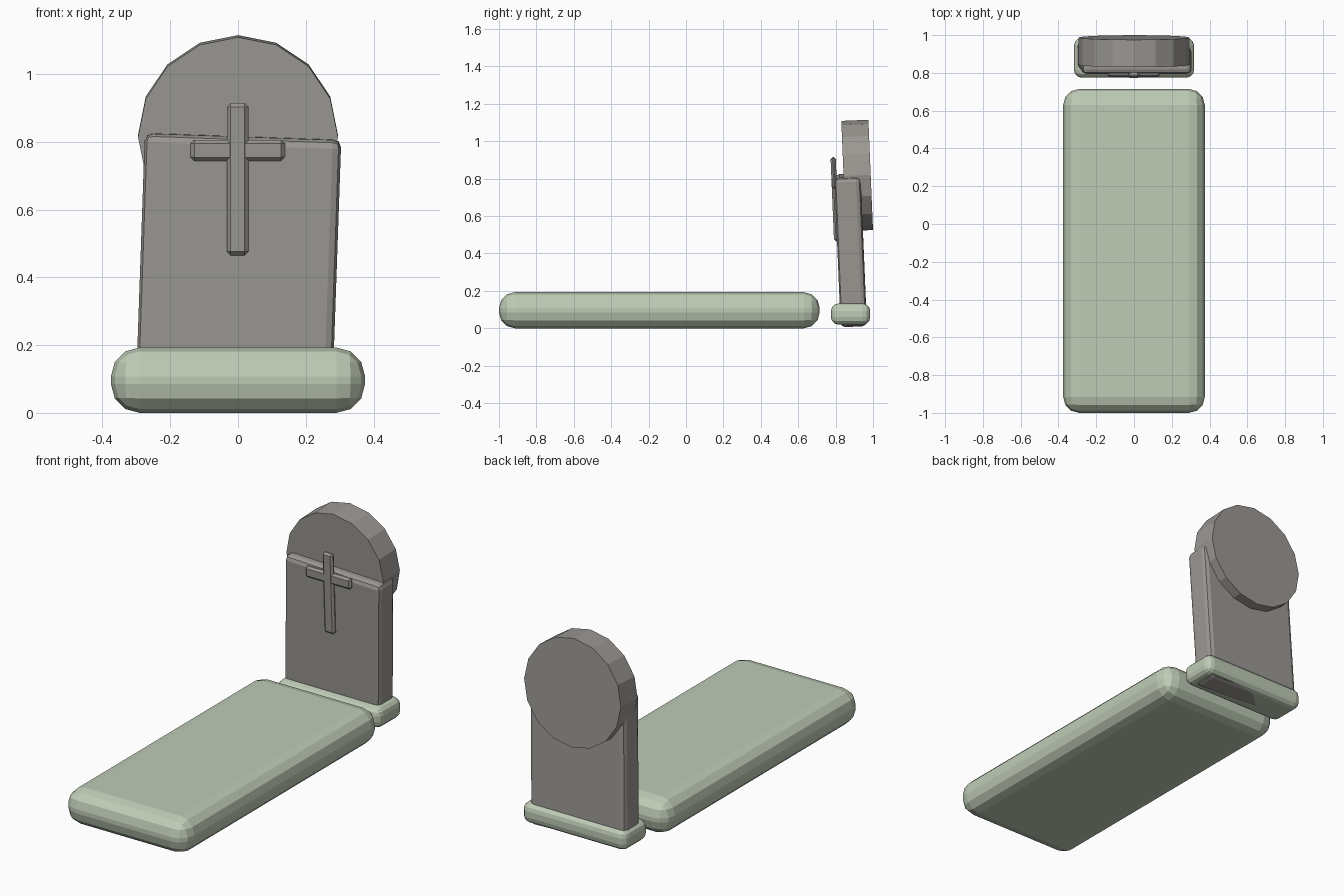
import bpy, bmesh
from math import radians
from mathutils import Matrix

if "Cube" in bpy.data.objects:
    bpy.data.objects.remove(bpy.data.objects["Cube"])


def material(name, rgb):
    m = bpy.data.materials.new(name)
    m.diffuse_color = (*rgb, 1)
    m.use_nodes = True
    m.node_tree.nodes["Principled BSDF"].inputs["Base Color"].default_value = m.diffuse_color
    return m


moss = material("moss_green", (0.52, 0.60, 0.47))
stone = material("stone_grey", (0.33, 0.315, 0.295))
LEAN = radians(2.4)


def finish(name, bm, loc, rot, mat):
    mesh = bpy.data.meshes.new(name)
    bm.to_mesh(mesh)
    bm.free()
    mesh.materials.append(mat)
    ob = bpy.data.objects.new(name, mesh)
    ob.location, ob.rotation_euler = loc, rot
    bpy.context.collection.objects.link(ob)
    return ob


def rounded_box(name, size, loc, bevel, segments, mat, rot=(0, 0, 0)):
    bm = bmesh.new()
    bmesh.ops.create_cube(bm, size=1)
    bmesh.ops.scale(bm, vec=size, verts=bm.verts)
    bmesh.ops.bevel(bm, geom=bm.edges[:], offset=bevel, segments=segments,
                    profile=0.5, affect='EDGES')
    return finish(name, bm, loc, rot, mat)


# Grave mound in front of the stone
rounded_box("grave_mound", (0.75, 1.715, 0.193), (0, -0.1425, 0.0965), 0.085, 3, moss)

# Mossy footing
rounded_box("stone_footing", (0.635, 0.21, 0.113), (0, 0.88, 0.076), 0.04, 3, moss)

# Leaning slab, which passes through the footing
rounded_box("headstone_slab", (0.58, 0.14, 0.80), (0.001, 0.88, 0.417), 0.025, 2, stone,
            (LEAN, radians(2.0), 0))

# Round disc forming the arched top
bm = bmesh.new()
bmesh.ops.create_cone(bm, cap_ends=True, segments=16, radius1=0.295, radius2=0.295,
                      depth=0.145, matrix=Matrix.Rotation(radians(90), 4, 'X'))
finish("arched_top", bm, (0, 0.915, 0.817), (LEAN, 0, 0), stone)

# Raised cross on the front face
rounded_box("cross_upright", (0.063, 0.028, 0.45), (-0.001, 0.796, 0.69), 0.011, 1, stone,
            (LEAN, 0, 0))
rounded_box("cross_arm", (0.278, 0.028, 0.062), (-0.001, 0.794, 0.775), 0.011, 1, stone,
            (LEAN, 0, 0))
